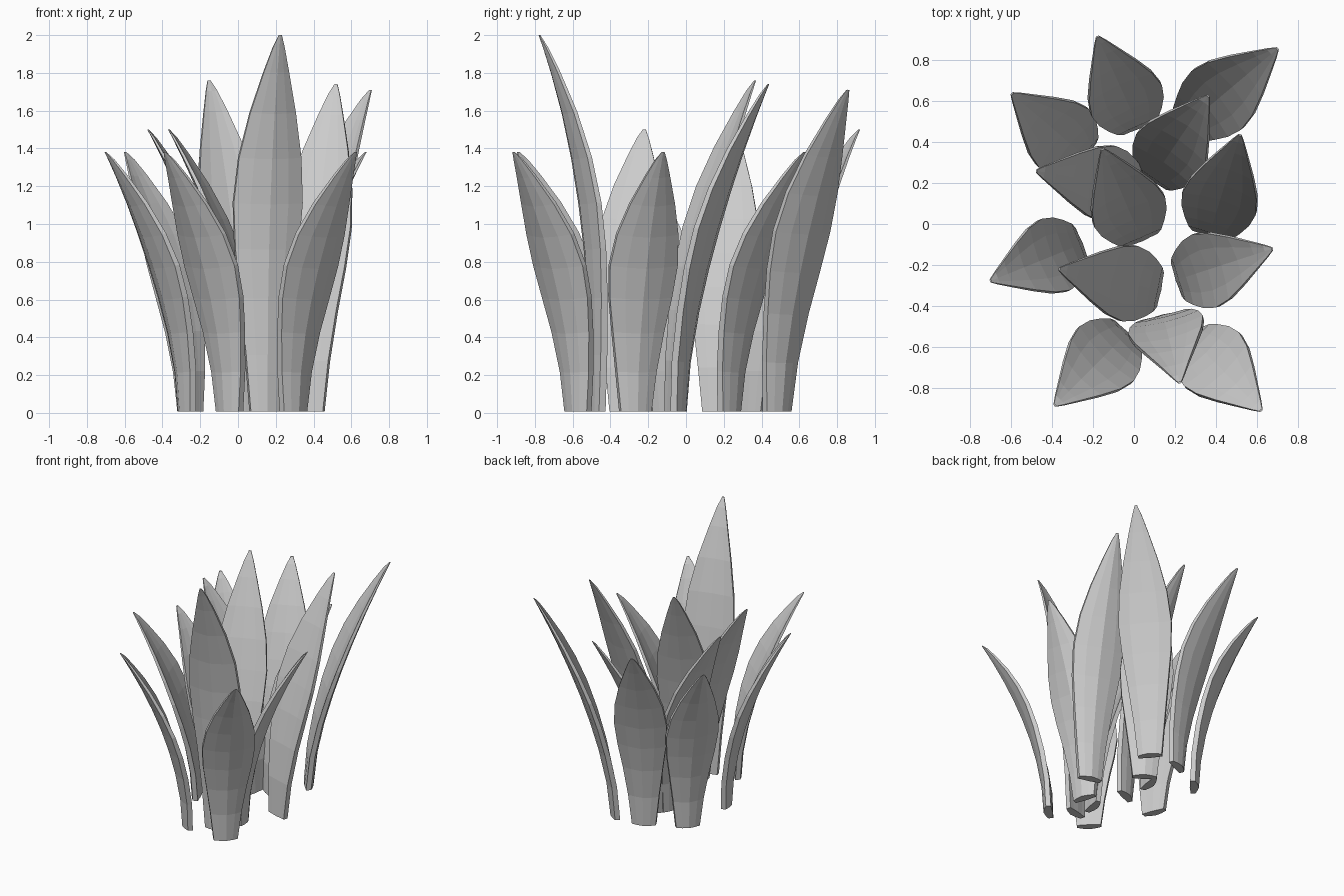
import bpy, bmesh, math
from mathutils import Vector

if "Cube" in bpy.data.objects:
    bpy.data.objects.remove(bpy.data.objects["Cube"])

# leaf outline: (fraction of height, half width, middle thickness, cup depth)
OUTLINE = [(0, .085, .065, .025), (.15, .11, .065, .03), (.3, .142, .063, .036),
           (.43, .173, .058, .042), (.55, .188, .05, .046), (.67, .17, .044, .042),
           (.79, .124, .036, .032), (.9, .068, .026, .018),
           (.965, .032, .018, .009), (1, .008, .01, .002)]
ACROSS = [-1, -.55, 0, .55, 1]

# base x, base y, tip x, tip y, tip height, bend power
LEAVES = [
    (.00, .525, -.18, .92, 1.50, 1.75),
    (.29, .51, .705, .86, 1.71, 1.55),
    (-.285, .37, -.60, .64, 1.38, 1.8),
    (.12, .265, .365, .63, 1.38, 1.75),
    (.385, .00, .52, .44, 1.74, 1.65),
    (-.03, .18, -.48, .26, 1.50, 1.75),
    (.015, -.025, -.155, .37, 1.76, 1.65),
    (-.31, -.12, -.705, -.28, 1.38, 1.8),
    (.07, -.31, -.37, -.22, 1.50, 1.75),
    (.265, -.255, .68, -.12, 1.38, 1.8),
    (-.075, -.575, -.39, -.89, 1.38, 1.8),
    (.157, -.505, .225, -.78, 2.00, 2.6),
    (.323, -.603, .625, -.915, 1.38, 1.8),
]


def make_leaf(name, bx, by, tx, ty, height, power):
    """Lens-shaped, tapering leaf bending outwards from base to tip."""
    out = Vector((tx - bx, ty - by, 0))
    reach = out.length
    out.normalize()
    side = Vector((-out.y, out.x, 0))
    bm = bmesh.new()
    rings = []
    for t, half, thick, cup in OUTLINE:
        mid = Vector((bx, by, .008 + (height - .008) * t)) + out * reach * t ** power
        slope = reach * power * t ** (power - 1) / height
        inward = (Vector((0, 0, slope)) - out).normalized()
        outer, inner = [], []
        for s in ACROSS:
            p = mid + side * half * s + inward * cup * abs(s) ** 1.5
            q = p + inward * thick * (1 - .45 * abs(s) ** 1.3)
            q.z = min(q.z, height)
            outer.append(bm.verts.new(p))
            inner.append(bm.verts.new(q))
        rings.append(outer + inner[::-1])
    for a, b in zip(rings, rings[1:]):
        n = len(a)
        for i in range(n):
            j = (i + 1) % n
            bm.faces.new((a[i], a[j], b[j], b[i]))
    bm.faces.new(rings[0])
    bm.faces.new(rings[-1])
    bmesh.ops.recalc_face_normals(bm, faces=bm.faces)
    mesh = bpy.data.meshes.new(name)
    bm.to_mesh(mesh)
    bm.free()
    bpy.context.collection.objects.link(bpy.data.objects.new(name, mesh))


for i, leaf in enumerate(LEAVES, 1):
    make_leaf(f"leaf_{i:02d}", *leaf)
